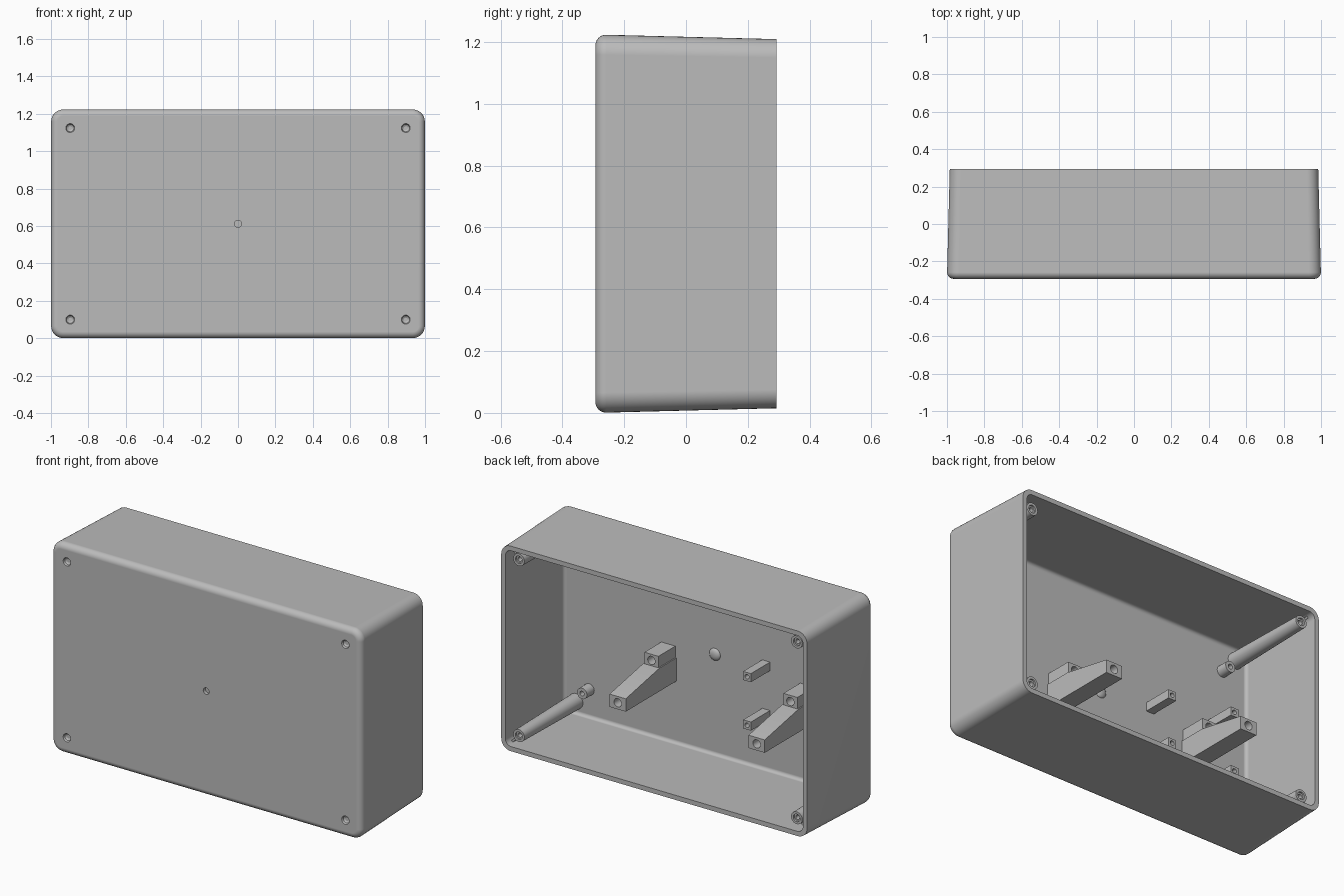
import bpy, bmesh, math
from mathutils import Vector

if "Cube" in bpy.data.objects:
    bpy.data.objects.remove(bpy.data.objects["Cube"], do_unlink=True)

grey = bpy.data.materials.new("plain grey")
grey.use_nodes = True
grey.diffuse_color = (0.5, 0.5, 0.5, 1)
grey.node_tree.nodes["Principled BSDF"].inputs["Base Color"].default_value = (0.5, 0.5, 0.5, 1)

MID = 0.612          # height of the box centre
BACK, FRONT = 0.293, -0.293
WALL = 0.027
FLOOR = FRONT + WALL
parts = []


def finish(bm, name, keep=True):
    bmesh.ops.recalc_face_normals(bm, faces=bm.faces)
    mesh = bpy.data.meshes.new(name)
    bm.to_mesh(mesh)
    bm.free()
    ob = bpy.data.objects.new(name, mesh)
    bpy.context.collection.objects.link(ob)
    if keep:
        mesh.materials.append(grey)
        parts.append(ob)
    return ob


def loft(rings, name, keep=True):
    """Skin a list of closed rings and cap both ends."""
    bm = bmesh.new()
    loops = [[bm.verts.new(p) for p in ring] for ring in rings]
    n = len(loops[0])
    for a, b in zip(loops, loops[1:]):
        for i in range(n):
            j = (i + 1) % n
            bm.faces.new((a[i], a[j], b[j], b[i]))
    bm.faces.new(loops[0])
    bm.faces.new(loops[-1])
    return finish(bm, name, keep)


def rounded_rect(y, inset, radius, steps=8):
    """Rounded outline of the tapering box at depth y."""
    draft = 0.015 * (y - FRONT) / (BACK - FRONT)
    w, h = 1.0 - draft - inset, MID - draft - inset
    ring = []
    for q, (sx, sz) in enumerate([(1, 1), (-1, 1), (-1, -1), (1, -1)]):
        for k in range(steps + 1):
            a = math.pi / 2 * (q + k / steps)
            ring.append((sx * (w - radius) + radius * math.cos(a), y,
                         MID + sz * (h - radius) + radius * math.sin(a)))
    return ring


def turned(x, z, profile, name, keep=True, n=24):
    """Turn (radius, depth) pairs about an axis along y."""
    rings = [[(x + r * math.cos(2 * math.pi * i / n), y,
               z + r * math.sin(2 * math.pi * i / n)) for i in range(n)]
             for r, y in profile]
    return loft(rings, name, keep)


def extruded(outline, x0, x1, name):
    """Extrude a (depth, height) outline from x0 to x1."""
    return loft([[(x, y, z) for y, z in outline] for x in (x0, x1)], name)


def cut(target, cutter):
    cutter.hide_render = True
    mod = target.modifiers.new("cut", "BOOLEAN")
    mod.operation = "DIFFERENCE"
    mod.solver = "EXACT"
    mod.object = cutter
    bpy.context.view_layer.objects.active = target
    bpy.ops.object.modifier_apply(modifier=mod.name)
    bpy.data.objects.remove(cutter, do_unlink=True)


def drill(target, x, z, radius, y0, y1):
    cut(target, turned(x, z, [(radius, y0), (radius, y1)], "drill", False))


# Open-backed shell: front fillet, tapered walls, rim, inner walls, inner fillet
R = 0.035
rings = []
for k in range(7):
    a = math.pi / 2 * k / 6
    inset = R * (1 - math.sin(a))
    rings.append(rounded_rect(FRONT + R * (1 - math.cos(a)), inset, 0.065 - inset))
rings.append(rounded_rect(BACK, 0, 0.06))
rings.append(rounded_rect(BACK, WALL, 0.036))
r = 0.02
for k in range(5):
    a = math.pi / 2 * k / 4
    inset = r * (1 - math.cos(a))
    rings.append(rounded_rect(FLOOR + r * (1 - math.sin(a)), WALL + inset, 0.038 - inset))
shell = loft(rings, "shell")

# Dimples in the front corners and a blind hole in the middle
corners = [(sx, sz) for sx in (-1, 1) for sz in (-1, 1)]
for sx, sz in corners:
    cut(shell, turned(sx * 0.897, MID + sz * 0.512,
                      [(0.026, FRONT - 0.004), (0.024, FRONT), (0.02, FRONT + 0.009),
                       (0.01, FRONT + 0.015)], "dimple", False))
drill(shell, 0, MID, 0.019, FRONT - 0.02, FRONT + 0.02)

# Low dome on the inside of the middle hole
dome = [(0.036 * math.cos(a), FLOOR - 0.002 + 0.018 * math.sin(a))
        for a in [math.pi / 2 * k / 6 for k in range(6)]]
turned(0, MID, dome, "centre_dome")

# Corner screw posts with webs, and short pegs beside them
for sx, sz in corners:
    x, z = sx * 0.895, MID + sz * 0.512
    turned(x, z, [(0.045, FLOOR - 0.005), (0.036, 0.26), (0.022, 0.26), (0.022, 0.25),
                  (0.013, 0.25), (0.013, 0.1)], "corner_post")
    across = Vector((sx, 0, -sz)).normalized() * 0.006
    ends = [Vector((x + sx * d, 0, z + sz * d)) for d in (0.02, 0.058)]
    base = [ends[0] + across, ends[0] - across, ends[1] - across, ends[1] + across]
    loft([[p + Vector((0, y, 0)) for p in base] for y in (FLOOR, 0.25)], "corner_web")
    turned(sx * 0.81, MID + sz * 0.42,
           [(0.033, FLOOR - 0.005), (0.032, -0.2), (0.014, -0.2), (0.014, -0.25)], "short_peg")

# Two tall wedge brackets, each with a lower step above it
root = FLOOR - 0.005
for x in (0.30, -0.595):
    wedge = extruded([(root, 0.39), (0.2, 0.39), (0.2, 0.465), (-0.11, 0.525), (root, 0.525)],
                     x - 0.052, x + 0.052, "wedge_bracket")
    drill(wedge, x, 0.428, 0.024, 0.1, 0.25)
    step = extruded([(root, 0.52), (-0.11, 0.52), (-0.11, 0.592), (root, 0.592)],
                    x - 0.045, x + 0.045, "bracket_step")
    drill(step, x, 0.556, 0.024, -0.2, -0.05)

# Small rectangular board supports
for x, z in [(-0.33, 0.637), (-0.33, 0.355), (-0.745, 0.69), (-0.745, 0.345)]:
    support = extruded([(root, z - 0.025), (-0.09, z - 0.025), (-0.09, z + 0.025), (root, z + 0.025)],
                       x - 0.025, x + 0.025, "board_support")
    drill(support, x, z, 0.013, -0.17, -0.05)

# Smooth rounded surfaces, keep hard edges
bpy.ops.object.select_all(action="DESELECT")
for ob in parts:
    ob.select_set(True)
bpy.context.view_layer.objects.active = shell
bpy.ops.object.shade_smooth_by_angle(angle=math.radians(30))
weighted = shell.modifiers.new("flat_walls", "WEIGHTED_NORMAL")
weighted.keep_sharp = True
